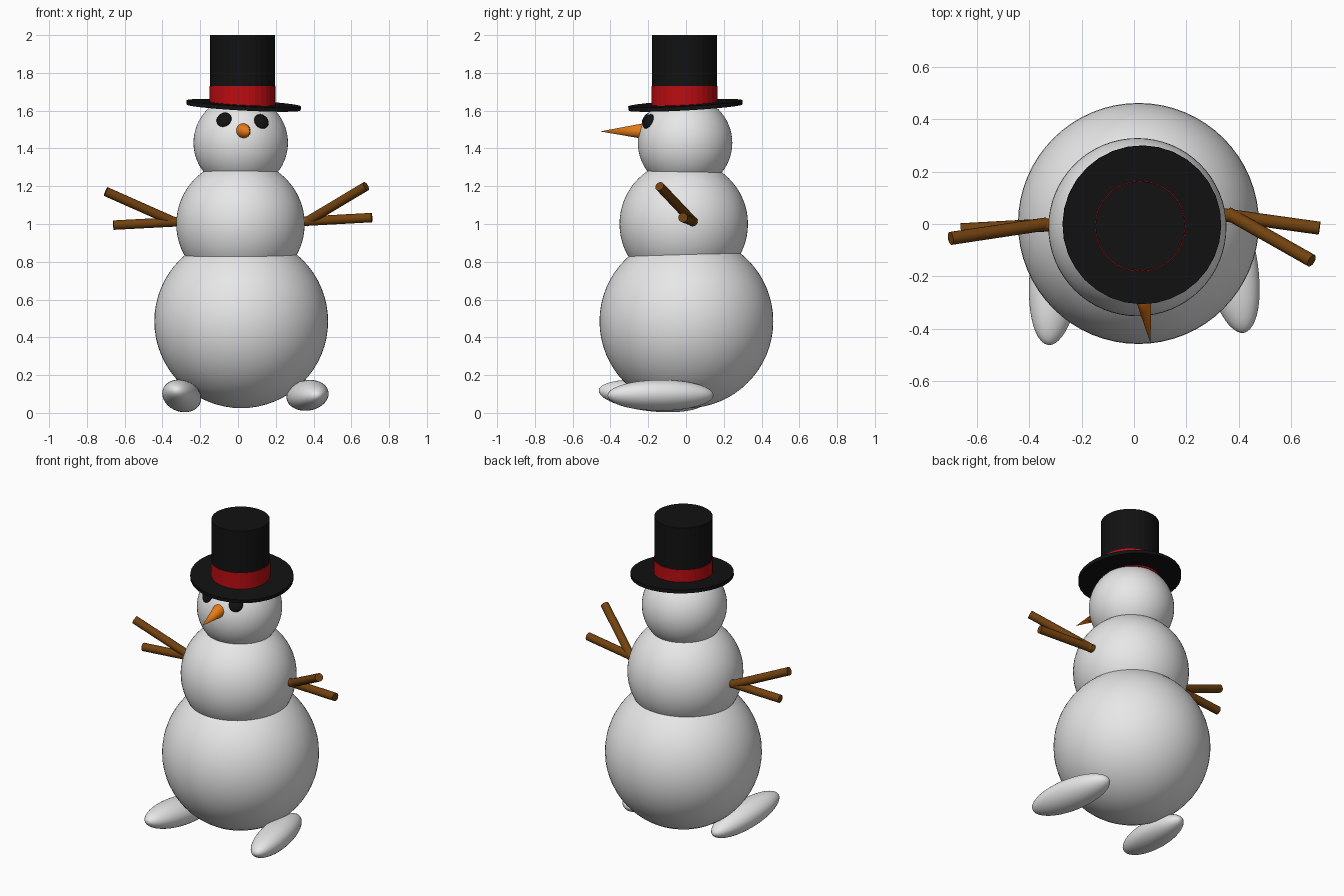
import bpy, math
from mathutils import Vector, Matrix

if "Cube" in bpy.data.objects:
    bpy.data.objects.remove(bpy.data.objects["Cube"])


def material(name, color):
    m = bpy.data.materials.new(name)
    m.diffuse_color = (*color, 1)
    m.use_nodes = True
    m.node_tree.nodes["Principled BSDF"].inputs["Base Color"].default_value = m.diffuse_color
    return m


SNOW = material("snow white", (0.8, 0.8, 0.8))
BLACK = material("black", (0.006, 0.006, 0.006))
RED = material("ribbon red", (0.5, 0.004, 0.006))
BROWN = material("bark brown", (0.17, 0.055, 0.005))
ORANGE = material("carrot orange", (0.8, 0.2, 0.008))


def finish(name, mat, smooth=True):
    o = bpy.context.object
    o.name = name
    o.data.materials.append(mat)
    if smooth:
        bpy.ops.object.shade_smooth_by_angle(angle=math.radians(40))
    return o


def ellipsoid(name, loc, radii, mat, rot=Matrix.Identity(3), segments=48):
    bpy.ops.mesh.primitive_uv_sphere_add(segments=segments, ring_count=segments // 2)
    o = finish(name, mat)
    o.matrix_world = Matrix.Translation(loc) @ rot.to_4x4() @ Matrix.Diagonal((*radii, 1))
    return o


def rod(name, start, end, r1, r2, mat, sides=32, smooth=True):
    # tapered or straight cylinder between two points
    a, b = Vector(start), Vector(end)
    bpy.ops.mesh.primitive_cone_add(vertices=sides, radius1=r1, radius2=r2, depth=(b - a).length)
    o = finish(name, mat, smooth)
    o.matrix_world = Matrix.Translation((a + b) / 2) @ (b - a).to_track_quat('Z', 'Y').to_matrix().to_4x4()
    return o


# Snowballs
ellipsoid("lower_body", (0.017, 0.002, 0.485), (0.46,) * 3, SNOW, segments=64)
ellipsoid("upper_body", (0.013, -0.012, 1.0), (0.34,) * 3, SNOW, segments=64)
head = Vector((0.0145, -0.005, 1.43))
ellipsoid("head", head, (0.25,) * 3, SNOW, segments=64)

# Feet: long ellipsoids turned outwards
for name, loc, radii, pitch, roll, yaw in (
        ("right_foot", (0.368, -0.135, 0.093), (0.102, 0.285, 0.08), 0, -15, 10.5),
        ("left_foot", (-0.298, -0.18, 0.09), (0.1, 0.285, 0.081), -6, 10, -6)):
    rot = (Matrix.Rotation(math.radians(yaw), 3, 'Z') @ Matrix.Rotation(math.radians(pitch), 3, 'X')
           @ Matrix.Rotation(math.radians(roll), 3, 'Y'))
    ellipsoid(name, loc, radii, SNOW, rot)

# Eyes: flattened discs lying on the head
for name, x, z in (("left_eye", -0.074, 1.552), ("right_eye", 0.124, 1.543)):
    dx, dz = x - head.x, z - head.z
    n = Vector((dx, -math.sqrt(0.25 ** 2 - dx * dx - dz * dz), dz))
    ellipsoid(name, head + n, (0.042, 0.042, 0.02), BLACK, n.to_track_quat('Z', 'Y').to_matrix(), 24)

# Nose
rod("carrot_nose", (0.025, -0.215, 1.492), (0.063, -0.455, 1.49), 0.043, 0, ORANGE)

# Arms: a main stick and a forked twig on each side
rod("left_arm", (-0.26, 0.0, 1.015), (-0.66, -0.022, 0.994), 0.025, 0.025, BROWN, 16)
rod("left_twig", (-0.335, 0.0, 1.01), (-0.70, -0.055, 1.172), 0.025, 0.025, BROWN, 16)
rod("right_arm", (0.27, 0.045, 1.01), (0.708, -0.016, 1.034), 0.025, 0.025, BROWN, 16)
rod("right_twig", (0.36, 0.04, 1.01), (0.678, -0.14, 1.2), 0.025, 0.025, BROWN, 16)

# Top hat: tilted brim, upright crown and ribbon
up = Vector((0.053, -0.055, 1)).normalized()
brim = Vector((0.03, -0.003, 1.628))
rod("hat_brim", brim - up * 0.011, brim + up * 0.011, 0.303, 0.303, BLACK, 32, False)
rod("hat_crown", (0.024, -0.008, 1.62), (0.024, -0.008, 2.0), 0.171, 0.171, BLACK, 32, False)
rod("hat_ribbon", (0.024, -0.008, 1.615), (0.024, -0.008, 1.73), 0.174, 0.174, RED, 32, False)
